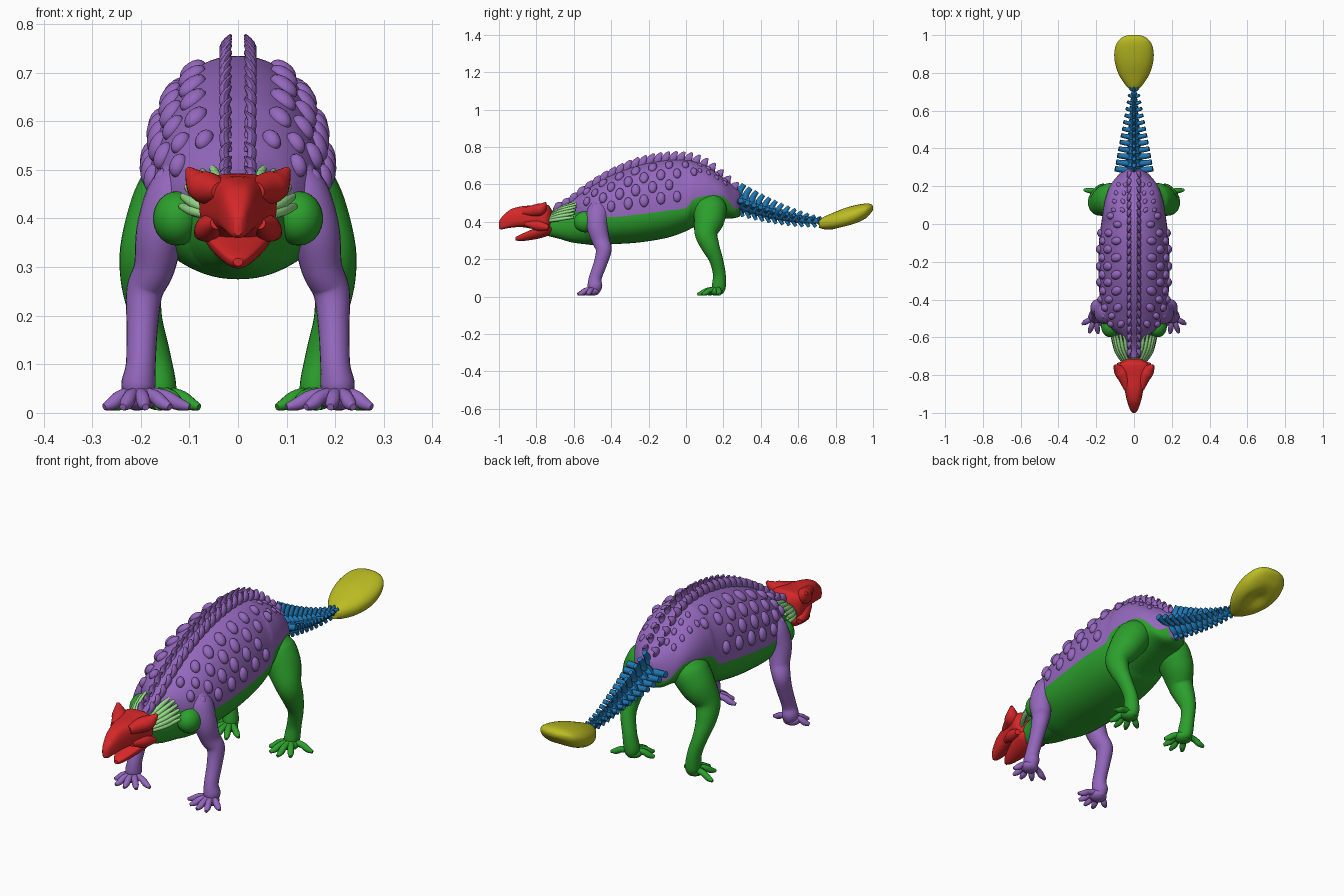
import bpy, bmesh, math
from mathutils import Vector, Matrix

cube = bpy.data.objects.get("Cube")
if cube:
    bpy.data.objects.remove(cube)


def material(name, *rgb):
    col = [((c / 255 + 0.055) / 1.055) ** 2.4 for c in rgb] + [1]
    m = bpy.data.materials.new(name)
    m.use_nodes = True
    m.diffuse_color = col
    m.node_tree.nodes["Principled BSDF"].inputs["Base Color"].default_value = col
    return m


PURPLE = material("purple", 148, 103, 189)
GREEN = material("green", 44, 160, 44)
RED = material("red", 214, 39, 40)
BLUE = material("blue", 31, 119, 180)
YELLOW = material("yellow", 188, 189, 34)
PALE = material("pale_green", 152, 223, 138)


def spline(rows, steps):
    """Catmull-Rom resampling of rows of numbers."""
    out = []
    for i in range(len(rows) - 1):
        a, b, c, d = (rows[max(0, min(len(rows) - 1, i + k))] for k in (-1, 0, 1, 2))
        for s in range(steps):
            t = s / steps
            out.append([q + t / 2 * (r - p + t * (2 * p - 5 * q + 4 * r - w + t * (3 * (q - r) + w - p)))
                        for p, q, r, w in zip(a, b, c, d)])
    return out + [list(rows[-1])]


def skin(bm, rings, split=False):
    """Bridge rings of points and cap both ends."""
    vs = [[bm.verts.new(p) for p in ring] for ring in rings]
    n = len(vs[0])
    for a, b in zip(vs, vs[1:]):
        for k in range(n):
            f = bm.faces.new((a[k], a[(k + 1) % n], b[(k + 1) % n], b[k]))
            f.material_index = int(split and k >= n // 2)
    bm.faces.new(vs[0])
    bm.faces.new(vs[-1][::-1])


def section(row, a, e):
    """Point on an egg-shaped cross-section: y, top, middle, bottom, half width."""
    y, top, mid, bot, w = row
    c, s = math.cos(a), math.sin(a)
    x = w * math.copysign(abs(c) ** (2 / e), c)
    h = (top - mid) if s >= 0 else (mid - bot)
    return Vector((x, y, mid + h * math.copysign(abs(s) ** (2 / e), s)))


def loft(bm, rows, e=2.2, n=48, steps=8, split=False):
    rings = [[section(r, 2 * math.pi * k / n, e) for k in range(n)] for r in spline(rows, steps)]
    skin(bm, rings, split)


def tube(bm, pts, ref=(0, 1, 0), flat=1.0, n=12, steps=4):
    """Tapered tube through x, y, z, radius points; flat scales the second axis."""
    path = spline(pts, steps)
    pos = [Vector(p[:3]) for p in path]
    rings = []
    for i, p in enumerate(path):
        d = (pos[min(i + 1, len(pos) - 1)] - pos[max(i - 1, 0)]).normalized()
        u = Vector(ref)
        u = (u - d * u.dot(d)).normalized()
        v = d.cross(u) * flat
        rings.append([pos[i] + p[3] * (u * math.cos(a) + v * math.sin(a))
                      for a in (2 * math.pi * k / n for k in range(n))])
    skin(bm, rings)


def blob(bm, centre, size, rot=Matrix(), seg=14):
    m = Matrix.Translation(centre) @ rot @ Matrix.Diagonal((*size, 1))
    bmesh.ops.create_uvsphere(bm, u_segments=seg, v_segments=seg // 2 + 1, radius=1, matrix=m)


def finish(name, bm, *mats):
    bmesh.ops.recalc_face_normals(bm, faces=bm.faces)
    me = bpy.data.meshes.new(name)
    bm.to_mesh(me)
    bm.free()
    ob = bpy.data.objects.new(name, me)
    bpy.context.collection.objects.link(ob)
    for m in mats:
        me.materials.append(m)
    bpy.ops.object.select_all(action="DESELECT")
    ob.select_set(True)
    bpy.context.view_layer.objects.active = ob
    bpy.ops.object.shade_smooth_by_angle(angle=math.radians(50))


# Body: purple back over a green belly
BODY = [(-.71, .475, .455, .43, .018), (-.66, .488, .455, .38, .032), (-.6, .525, .455, .32, .068),
        (-.55, .562, .445, .287, .122), (-.49, .60, .435, .275, .158), (-.4, .65, .425, .28, .18),
        (-.25, .705, .44, .29, .188), (-.1, .732, .46, .315, .186), (0, .732, .475, .35, .174),
        (.04, .725, .52, .37, .168), (.12, .695, .54, .395, .155), (.2, .635, .535, .415, .128),
        (.26, .59, .47, .42, .082), (.29, .56, .48, .43, .04)]
bm = bmesh.new()
loft(bm, BODY, 2.2, 64, split=True)
finish("body", bm, PURPLE, GREEN)
DENSE = spline(BODY, 24)


def scute(bm, side, y, deg, size):
    """Oval lump lying on the back at a given angle round the body."""
    i = min(range(1, len(DENSE) - 1), key=lambda k: abs(DENSE[k][0] - y))
    a = math.radians(deg)
    p = section(DENSE[i], a, 2.2)
    along = section(DENSE[i + 1], a, 2.2) - section(DENSE[i - 1], a, 2.2)
    across = section(DENSE[i], a + .03, 2.2) - section(DENSE[i], a - .03, 2.2)
    nrm = along.cross(across).normalized()
    nrm = nrm if nrm.x > 0 else -nrm
    p.x, nrm.x = p.x * side, nrm.x * side
    blob(bm, p, size, nrm.to_track_quat("Z", "Y").to_matrix().to_4x4())


# Neck and shoulder pads
bm = bmesh.new()
loft(bm, [(-.76, .43, .38, .33, .045), (-.68, .445, .385, .31, .06),
          (-.6, .465, .39, .288, .09), (-.48, .48, .39, .275, .13)])
for s in (1, -1):
    blob(bm, (s * .125, -.54, .40), (.05, .06, .056), seg=24)
finish("neck", bm, GREEN)

# Bony scutes in staggered rows down each flank
bm = bmesh.new()
for s in (1, -1):
    for row, deg in enumerate((62, 44, 28, 13)):
        for k in range(7 - row // 2):
            big = .75 + .35 * math.sin(math.pi * (k + .5) / 7)
            scute(bm, s, -.53 + .088 * k + .044 * (row % 2), deg, (.022 * big, .031 * big, .018))
    for deg in (70, 50):
        for k in range(4):
            scute(bm, s, .075 + .045 * k, deg, (.011, .017, .009))
finish("back_scutes", bm, PURPLE)

# Twin ridge of backward-leaning plates along the spine
bm = bmesh.new()
for k in range(24):
    y = -.68 + .041 * k
    top = min(DENSE, key=lambda r: abs(r[0] - y))[1]
    h = .022 + .022 * math.sin(math.pi * k / 23)
    for s in (1, -1):
        tube(bm, [(s * .02, y - .012, top - .025, .022), (s * .029, y, top + h * .4, .019),
                  (s * .016, y + .016, top + h, .007)], flat=.5, n=10)
finish("spine_plates", bm, PURPLE)

# Legs: path points are x, y, z, radius; toe tips are x, y
FRONT = [(.11, -.46, .53, .02), (.13, -.47, .46, .058), (.158, -.475, .38, .056),
         (.172, -.455, .30, .047), (.192, -.44, .25, .042), (.197, -.457, .18, .036),
         (.2, -.485, .1, .034), (.205, -.487, .055, .039), (.205, -.49, .02, .025)]
HIND = [(.085, .13, .56, .04), (.105, .13, .49, .085), (.147, .125, .42, .084),
        (.187, .108, .34, .062), (.197, .13, .27, .049), (.19, .16, .2, .037),
        (.17, .178, .12, .034), (.16, .175, .05, .037), (.16, .17, .02, .025)]
FRONT_TOES = [(.10, -.515), (.14, -.56), (.19, -.58), (.237, -.577), (.275, -.53)]
HIND_TOES = [(.08, .12), (.115, .075), (.165, .06), (.215, .085), (.265, .18)]
for s, side in ((1, "left"), (-1, "right")):
    for name, path, toes, mat in (("front", FRONT, FRONT_TOES, PURPLE), ("hind", HIND, HIND_TOES, GREEN)):
        bm = bmesh.new()
        tube(bm, [(s * x, y, z, r) for x, y, z, r in path], flat=.9, n=24, steps=6)
        fx, fy = path[-1][:2]
        blob(bm, (s * fx, fy - .01, .03), (.04, .04, .025), seg=18)
        for x, y in toes:
            mx, my = (fx + x) / 2, (fy + y) / 2
            tube(bm, [(s * fx, fy, .04, .016), (s * mx, my, .034, .014),
                      (s * (mx + x) / 2, (my + y) / 2, .02, .014), (s * x, y, .012, .007)], (0, 0, 1))
        finish(f"{side}_{name}_leg", bm, mat)

# Skull with short brow horns and cheek horns
bm = bmesh.new()
loft(bm, [(-1, .40, .385, .365, .008), (-.985, .425, .39, .36, .02), (-.94, .465, .405, .368, .036),
          (-.88, .483, .42, .372, .05), (-.81, .488, .435, .36, .068), (-.76, .492, .44, .35, .08),
          (-.735, .488, .43, .36, .07), (-.715, .46, .42, .38, .04)], 2.8)
for s in (1, -1):
    tube(bm, [(s * .035, -.87, .455, .02), (s * .055, -.81, .46, .032), (s * .078, -.775, .47, .031),
              (s * .103, -.75, .502, .006)], (0, 0, 1), n=16)
    tube(bm, [(s * .045, -.86, .39, .012), (s * .06, -.79, .38, .028), (s * .078, -.735, .368, .013)],
         (0, 0, 1), n=16)
finish("skull", bm, RED)

# Lower jaw
bm = bmesh.new()
loft(bm, [(-.912, .318, .312, .302, .01), (-.88, .335, .325, .297, .03), (-.8, .368, .352, .308, .058),
          (-.74, .385, .365, .325, .068), (-.715, .38, .365, .345, .045)], 2)
finish("lower_jaw", bm, RED)

# Slender neck ribs fanned round the neck, clear of the back
bm = bmesh.new()
for s in (1, -1):
    for i in range(6):
        a = math.radians(13 * i)
        c, h, y = math.cos(a), math.sin(a), .004 * i
        tube(bm, [(s * .055 * c, y - .735, .405 + .045 * h, .008),
                  (s * (.088 * c + .004), y - .675, .415 + .07 * h, .011),
                  (s * (.11 * c + .006), y - .6, .425 + .09 * h, .007)], (0, 0, 1), n=8)
finish("neck_ribs", bm, PALE)

# Tail vertebrae with blade-like top spines, side processes and lower chevrons
bm = bmesh.new()
COUNT = 13
for k in range(COUNT):
    t = k / (COUNT - 1)
    y, z = .285 + .425 * t, .405 + .095 * (1 - t) ** 1.6
    r = .046 - .03 * t
    tube(bm, [(0, y - .02, z, r), (0, y, z, r * .8), (0, y + .02, z, r)], (0, 0, 1), n=14)
    up, wide, down = .1 - .08 * t, .1 - .078 * t, .072 - .042 * t
    tube(bm, [(0, y - .012, z, .024 - .011 * t), (0, y, z + up * .6, .018 - .008 * t),
              (0, y + .026 - .012 * t, z + up, .014 - .008 * t)], flat=.75, n=8)
    tube(bm, [(0, y, z - r * .5, .016 - .007 * t), (0, y + .02, z - down, .009)], flat=.8, n=8)
    for s in (1, -1):
        tube(bm, [(0, y, z, .024 - .012 * t), (s * wide * .6, y + .002, z + .008, .016 - .008 * t),
                  (s * wide, y + .008, z + .014, .015 - .008 * t)], (0, 0, 1), n=8)
finish("tail_bones", bm, BLUE)

# Tail club with a hollow underside
bm = bmesh.new()
loft(bm, [(.712, .412, .39, .368, .024), (.74, .428, .395, .36, .048), (.79, .45, .405, .356, .08),
          (.85, .474, .42, .362, .1), (.91, .49, .44, .382, .104), (.96, .498, .46, .415, .09),
          (.988, .495, .472, .446, .062), (1, .484, .475, .464, .03)], 2.2)
for v in bm.verts:
    mid = .40 + .3 * max(0, v.co.y - .79)
    if v.co.z < mid:
        v.co.z += .032 * math.exp(-(v.co.x / .045) ** 2 - ((v.co.y - .87) / .06) ** 2)
finish("tail_club", bm, YELLOW)
